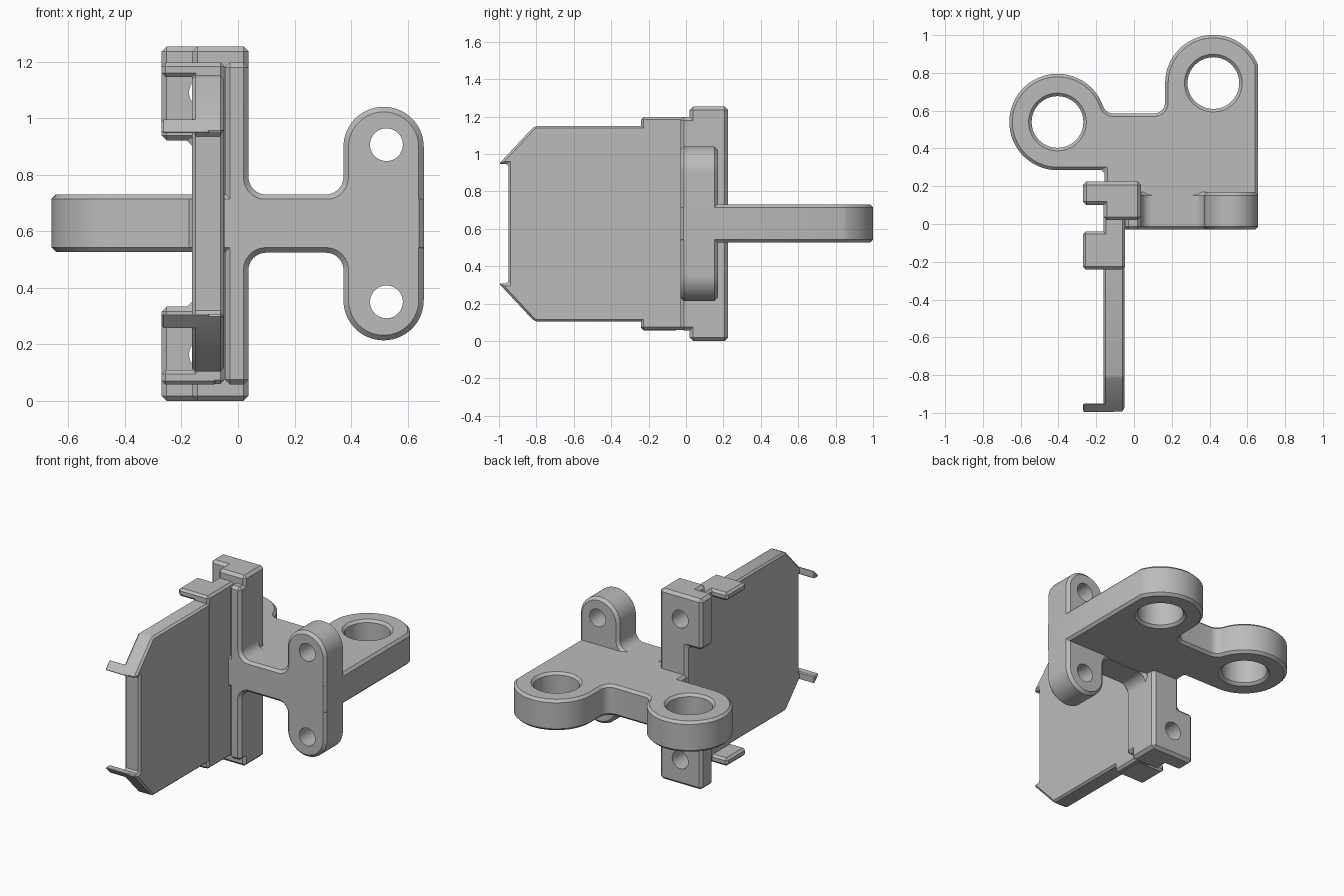
import bpy, bmesh
from math import sin, cos, pi, radians, sqrt, atan2, acos, degrees
from mathutils import Vector

if "Cube" in bpy.data.objects:
    bpy.data.objects.remove(bpy.data.objects["Cube"], do_unlink=True)

MID = 0.627      # height of the mirror plane of the bracket
CHAMFER = 0.018

grey = bpy.data.materials.new("plain grey")
grey.use_nodes = True
grey.diffuse_color = (0.5, 0.5, 0.5, 1)
grey.node_tree.nodes["Principled BSDF"].inputs["Base Color"].default_value = (0.5, 0.5, 0.5, 1)


def arc(cx, cy, r, start, end, steps=20):
    angles = [radians(start + (end - start) * i / steps) for i in range(steps + 1)]
    return [(cx + r * cos(a), cy + r * sin(a)) for a in angles]


def flip(points):
    """Mirror a profile about the middle height."""
    return [(u, 2 * MID - v) for u, v in reversed(points)]


def place(axis, u, v, w):
    return {"x": (w, u, v), "y": (u, w, v), "z": (u, v, w)}[axis]


def extrude(name, points, axis, lo, hi):
    bm = bmesh.new()
    low = [bm.verts.new(place(axis, u, v, lo)) for u, v in points]
    high = [bm.verts.new(place(axis, u, v, hi)) for u, v in points]
    bm.faces.new(low)
    bm.faces.new(high)
    n = len(points)
    for i in range(n):
        j = (i + 1) % n
        bm.faces.new((low[i], low[j], high[j], high[i]))
    bmesh.ops.recalc_face_normals(bm, faces=bm.faces)
    mesh = bpy.data.meshes.new(name)
    bm.to_mesh(mesh)
    bm.free()
    mesh.materials.append(grey)
    obj = bpy.data.objects.new(name, mesh)
    bpy.context.collection.objects.link(obj)
    return obj


def box(name, x, y, z):
    return extrude(name, [(x[0], y[0]), (x[1], y[0]), (x[1], y[1]), (x[0], y[1])], "z", *z)


def apply(obj, mod):
    bpy.ops.object.select_all(action="DESELECT")
    bpy.context.view_layer.objects.active = obj
    obj.select_set(True)
    bpy.ops.object.modifier_apply(modifier=mod.name)


def bevel(obj, width=CHAMFER):
    mod = obj.modifiers.new("chamfer", "BEVEL")
    mod.width = width
    mod.segments = 1
    mod.limit_method = "ANGLE"
    mod.angle_limit = radians(35)
    apply(obj, mod)
    return obj


def drill(obj, u, v, r, axis, lo, hi):
    cutter = extrude("hole_cutter", arc(u, v, r, 0, 351, 39), axis, lo, hi)
    cutter.hide_render = True
    mod = obj.modifiers.new("hole", "BOOLEAN")
    mod.operation = "DIFFERENCE"
    mod.solver = "EXACT"
    mod.object = cutter
    apply(obj, mod)
    bpy.data.objects.remove(cutter, do_unlink=True)


# Horizontal arm plate with two round lugs
R, EDGE, FIL = 0.255, 0.585, 0.06
ax, ay = -0.405, 0.54
bx, by = 0.42, 0.746
side = 0.657
fy = EDGE + FIL
fx = ax + sqrt((R + FIL) ** 2 - (fy - ay) ** 2)
tangent = degrees(atan2(fy - ay, fx - ax))
cut = degrees(acos((side - bx) / R))
outline = [(-0.157, -0.03), (side, -0.03)]
outline += arc(bx, by, R, cut, 180, 32)
outline += arc(bx - R - FIL, fy, FIL, 0, -90, 10)
outline += arc(fx, fy, FIL, 270, 180 + tangent, 10)
outline += arc(ax, ay, R, tangent, 270, 44)[1:]
outline += [(-0.157, ay - R)]
arm = extrude("arm_plate", outline, "z", 0.527, 0.73)
for cx, cy in ((ax, ay), (bx, by)):
    drill(arm, cx, cy, 0.137, "z", 0.4, 0.9)
bevel(arm, 0.016)

# Front web: post strip, filleted neck and upright paddle in one profile
px, pr, pz = 0.515, 0.142, 0.898
post_x, neck, f = 0.037, 0.73, 0.062
upper = arc(px, pz, pr, 0, 180, 30)
upper += arc(px - pr - f, neck + f, f, 0, -90, 10)
upper += arc(post_x + f, neck + f, f, 270, 180, 10)
upper += [(post_x, 1.197), (-0.046, 1.197)]
web = bevel(extrude("front_web", upper + flip(upper), "y", -0.03, 0.17))
for z in (0.906, 0.35):
    drill(web, 0.525, z, 0.058, "y", -0.2, 0.4)

# Rear post with an ear at each end, and its core
ear = [(post_x, 1.254), (-0.27, 1.254), (-0.27, 0.92), (-0.162, 0.92)]
post = bevel(extrude("rear_post", ear + flip(ear), "y", 0.1, 0.225))
core = bevel(box("post_core", (-0.162, post_x), (0.02, 0.225), (0, 1.254)))
for part in (post, core):
    for z in (1.09, 2 * MID - 1.09):
        drill(part, -0.115, z, 0.058, "y", 0.07, 0.4)

# Thin panel with sloped front corners
slope = [(0.05, 1.15), (-0.81, 1.15), (-1, 0.947), (-0.95, 0.947)]
bevel(extrude("panel", slope + flip(slope), "x", -0.162, -0.05), 0.012)
bevel(box("panel_root", (-0.162, -0.048), (-0.24, 0.06), (0.06, 1.197)), 0.014)

# Side tabs and front prongs, mirrored top to bottom
tab = [(-0.27, 1.145), (-0.07, 1.145), (-0.07, 1.197), (-0.27, 1.197)]
prong = [(-1, 0.947), (-0.95, 0.947), (-0.95, 1.0)]
for label, shape in (("upper", lambda p: p), ("lower", flip)):
    bevel(extrude(label + "_tab", shape(tab), "y", -0.24, -0.04), 0.014)
    bevel(extrude(label + "_prong", shape(prong), "x", -0.27, -0.1), 0.006)

# Smooth the round walls, keep the chamfers crisp
for obj in bpy.context.collection.objects:
    if obj.type == "MESH" and grey.name in obj.data.materials:
        bpy.ops.object.select_all(action="DESELECT")
        bpy.context.view_layer.objects.active = obj
        obj.select_set(True)
        bpy.ops.object.shade_smooth_by_angle(angle=radians(30))
